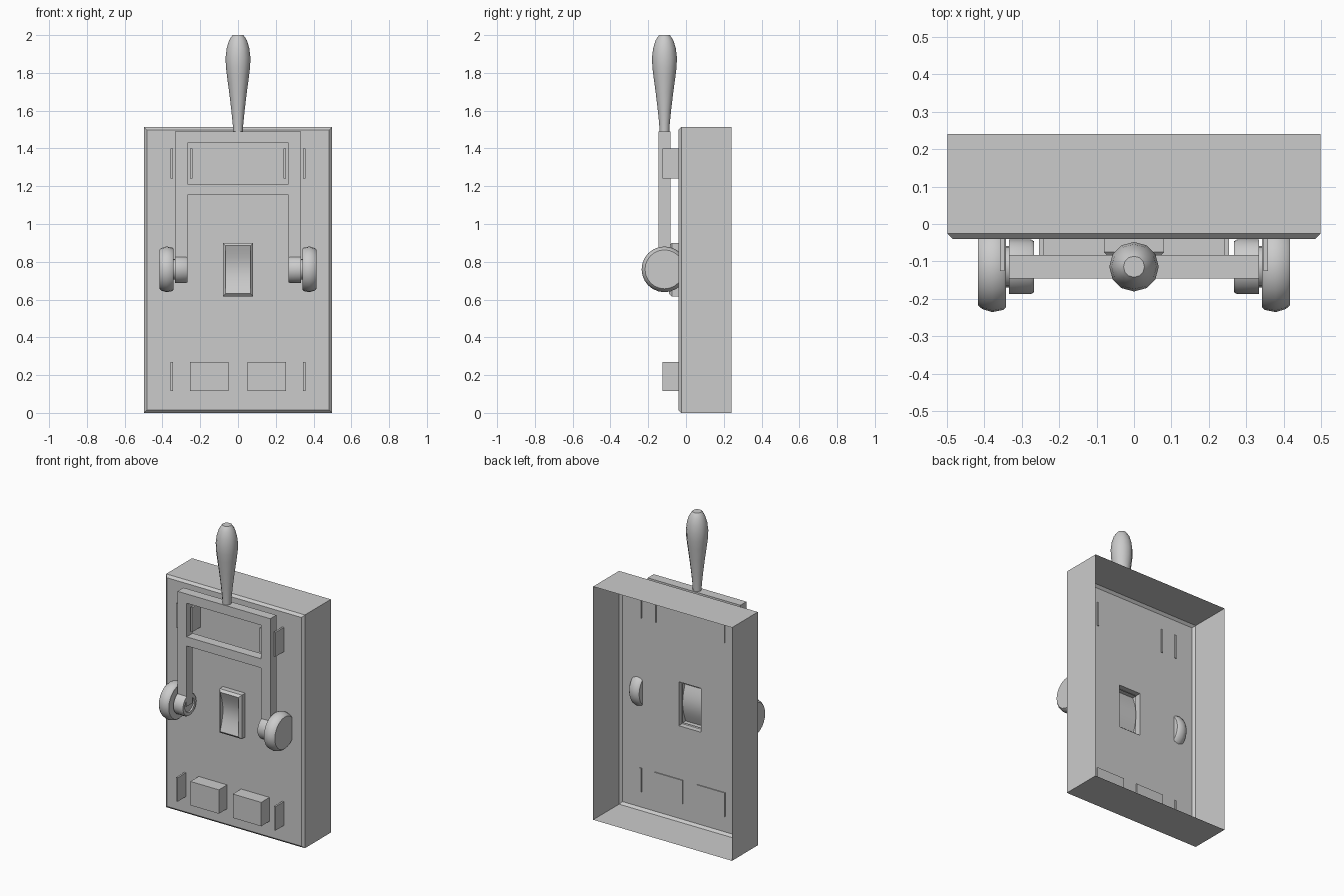
import bpy, bmesh, math

if "Cube" in bpy.data.objects:
    bpy.data.objects.remove(bpy.data.objects["Cube"])

grey = bpy.data.materials.new("plain grey")
grey.diffuse_color = (0.6, 0.6, 0.6, 1)
grey.use_nodes = True
grey.node_tree.nodes["Principled BSDF"].inputs["Base Color"].default_value = grey.diffuse_color

LY = -0.114   # depth of the lever plane
PZ = 0.76     # pivot height


def finish(bm, name, smooth=False, recalc=True):
    if recalc:
        bmesh.ops.recalc_face_normals(bm, faces=bm.faces)
    me = bpy.data.meshes.new(name)
    bm.to_mesh(me)
    bm.free()
    me.materials.append(grey)
    ob = bpy.data.objects.new(name, me)
    bpy.context.collection.objects.link(ob)
    if smooth:
        bpy.ops.object.select_all(action='DESELECT')
        ob.select_set(True)
        bpy.context.view_layer.objects.active = ob
        bpy.ops.object.shade_smooth_by_angle(angle=math.radians(35))
    return ob


def box(name, x0, x1, y0, y1, z0, z1):
    bm = bmesh.new()
    bmesh.ops.create_cube(bm, size=1)
    for v in bm.verts:
        v.co = (x0 + (v.co.x + .5) * (x1 - x0),
                y0 + (v.co.y + .5) * (y1 - y0),
                z0 + (v.co.z + .5) * (z1 - z0))
    return finish(bm, name)


def lathe(name, profile, origin, sides, axis):
    """Spin (distance along axis, radius) pairs; ends are capped."""
    bm = bmesh.new()
    rings = []
    for d, r in profile:
        ring = []
        for i in range(sides):
            a = 2 * math.pi * i / sides
            u, w = r * math.cos(a), r * math.sin(a)
            p = (u, w, d) if axis == 'z' else (d, u, w)
            ring.append(bm.verts.new([o + c for o, c in zip(origin, p)]))
        rings.append(ring)
    for a, b in zip(rings, rings[1:]):
        for i in range(sides):
            j = (i + 1) % sides
            bm.faces.new((a[i], a[j], b[j], b[i]))
    bm.faces.new(rings[0])
    bm.faces.new(rings[-1])
    return finish(bm, name, smooth=True)


def rect_shell(name, rings):
    """Join rectangles (x half width, y, z low, z high) one after another."""
    bm = bmesh.new()
    loops = [[bm.verts.new((x, y, z)) for x, z in
              ((-w, lo), (w, lo), (w, hi), (-w, hi))] for w, y, lo, hi in rings]
    for a, b in zip(loops, loops[1:]):
        for i in range(4):
            j = (i + 1) % 4
            bm.faces.new((a[i], a[j], b[j], b[i]))
    return finish(bm, name, recalc=False)


# Open-backed case with chamfered front edge and central opening
rect_shell("case", [(.498, .24, 0, 1.513), (.498, -.025, 0, 1.513),
                    (.483, -.04, .015, 1.498), (.08, -.04, .615, .9)])

# Raised bezel around the opening
rect_shell("switch_bezel", [(.08, -.04, .615, .9), (.08, -.075, .615, .9),
                            (.066, -.09, .631, .886), (.066, -.06, .631, .886)])

# Concave rocker inside the bezel
bm = bmesh.new()
prev = None
for i in range(13):
    t = i / 12
    y = -.09 + .03 * math.sin(math.pi * t)
    row = [bm.verts.new((x, y, .631 + .255 * t)) for x in (-.066, .066)]
    if prev:
        bm.faces.new((prev[0], prev[1], row[1], row[0]))
    prev = row
finish(bm, "rocker", smooth=True, recalc=False)

# Forked lever: two arms with two crossbars, as one frame of grid cells
bm = bmesh.new()
xs, zs = (-.333, -.267, .267, .333), (.76, 1.153, 1.212, 1.43, 1.49)
grid = [[bm.verts.new((x, -.145, z)) for x in xs] for z in zs]
for r in range(4):
    for c in range(3):
        if c != 1 or r in (1, 3):
            bm.faces.new((grid[r][c], grid[r][c + 1],
                          grid[r + 1][c + 1], grid[r + 1][c]))
bmesh.ops.recalc_face_normals(bm, faces=bm.faces)
ext = bmesh.ops.extrude_face_region(bm, geom=bm.faces[:], use_keep_orig=True)
for v in (g for g in ext["geom"] if isinstance(g, bmesh.types.BMVert)):
    v.co.y = -.083
finish(bm, "lever_frame")

# Turned hand grip
lathe("grip", [(1.488, .026), (1.53, .028), (1.6, .035), (1.7, .047), (1.78, .058),
               (1.83, .064), (1.88, .066), (1.93, .060), (1.97, .048),
               (1.99, .036), (2.0, .028)], (0, LY, 0), 12, 'z')

for side, s in (("left", -1), ("right", 1)):
    # Pivot hub with recessed inner face, axle and domed wheel
    lathe(side + "_hub", [(s * .275, .045), (s * .267, .048), (s * .267, .068),
                          (s * .275, .073), (s * .333, .073)], (0, LY, PZ), 24, 'x')
    lathe(side + "_axle", [(s * .32, .055), (s * .35, .055)], (0, LY, PZ), 16, 'x')
    lathe(side + "_wheel", [(s * .341, .108), (s * .348, .115), (s * .378, .121),
                            (s * .405, .113), (s * .416, .103)],
          (0, LY, PZ), 24, 'x')
    # Thin guide plates and lower blocks
    for name, c, h, z0, z1 in (("upper_outer_plate", .351, .006, 1.242, 1.4),
                               ("upper_inner_plate", .247, .006, 1.242, 1.4),
                               ("lower_outer_plate", .351, .006, .115, .27),
                               ("lower_block", .152, .102, .115, .27)):
        box(side + "_" + name, s * c - h, s * c + h, -.125, -.034, z0, z1)
